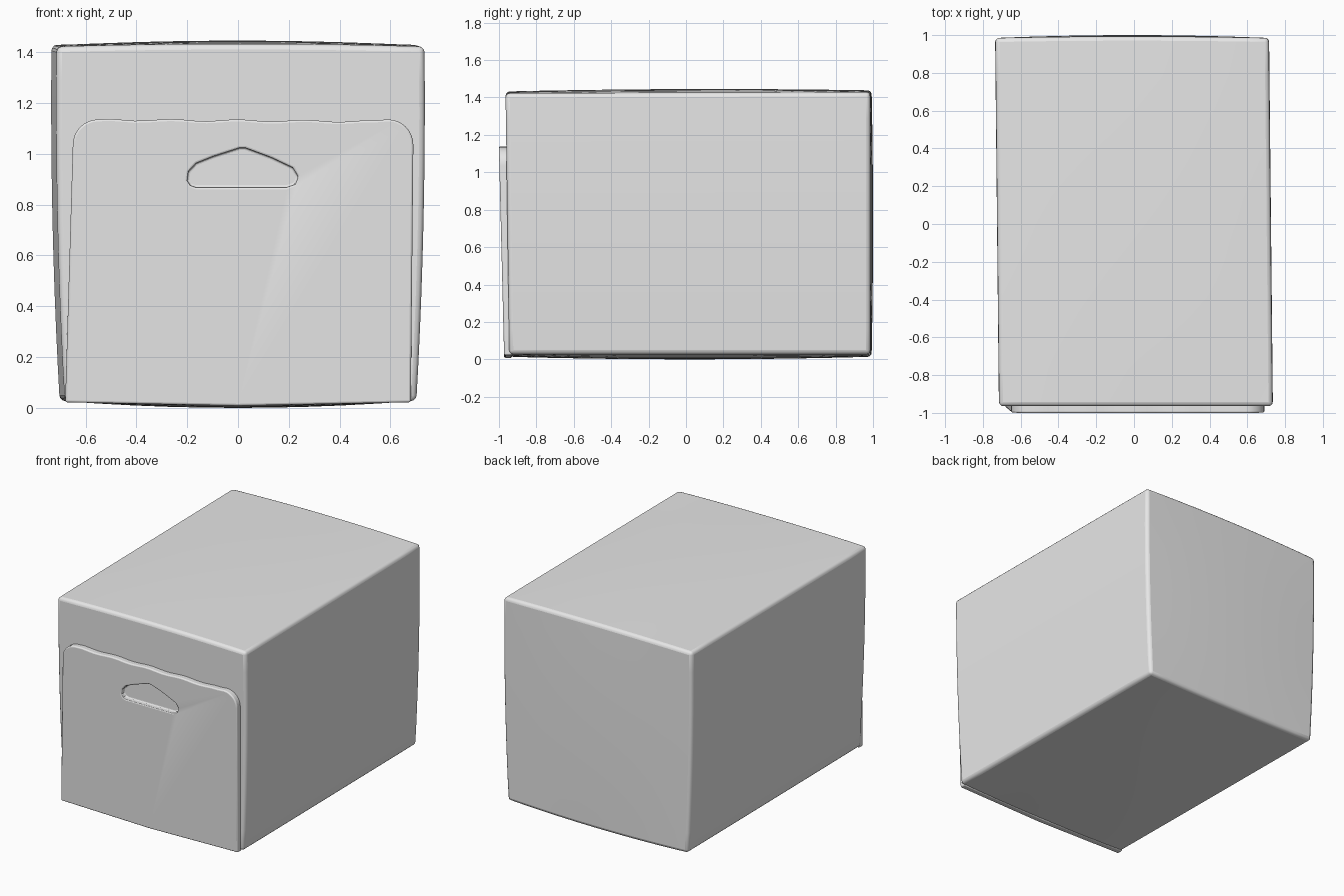
import bpy, bmesh, math
from mathutils import Vector

default = bpy.data.objects.get("Cube")
if default:
    bpy.data.objects.remove(default, do_unlink=True)

grey = bpy.data.materials.new("plain grey")
grey.use_nodes = True
grey.diffuse_color = (0.8, 0.8, 0.8, 1)
grey.node_tree.nodes["Principled BSDF"].inputs["Base Color"].default_value = (0.8, 0.8, 0.8, 1)


def make_object(name, bm):
    bmesh.ops.recalc_face_normals(bm, faces=bm.faces)
    mesh = bpy.data.meshes.new(name)
    bm.to_mesh(mesh)
    bm.free()
    mesh.materials.append(grey)
    obj = bpy.data.objects.new(name, mesh)
    bpy.context.collection.objects.link(obj)
    return obj


def bevel(obj, width, segments):
    mod = obj.modifiers.new("soft edges", 'BEVEL')
    mod.width, mod.segments = width, segments
    mod.limit_method, mod.angle_limit = 'ANGLE', math.radians(50)


def smooth(obj):
    bpy.ops.object.select_all(action='DESELECT')
    obj.select_set(True)
    bpy.context.view_layer.objects.active = obj
    bpy.ops.object.shade_smooth_by_angle(angle=math.radians(40))


def prism(name, outline, y_front, y_back):
    """Extrude an x-z outline; y_front gives the depth at a height."""
    bm = bmesh.new()
    front = [bm.verts.new((x, y_front(z), z)) for x, z in outline]
    back = [bm.verts.new((x, y_back, z)) for x, z in outline]
    bm.faces.new(front)
    bm.faces.new(back[::-1])
    n = len(outline)
    for i in range(n):
        j = (i + 1) % n
        bm.faces.new((front[i], back[i], back[j], front[j]))
    return make_object(name, bm)


# Box body: slightly tapered and skewed, with bulging faces
bm = bmesh.new()
bmesh.ops.create_cube(bm, size=2)
bmesh.ops.subdivide_edges(bm, edges=bm.edges[:], cuts=9, use_grid_fill=True)
for v in bm.verts:
    u, w, h = v.co
    arch = (1 - u * u) * (0.5 + 0.5 * (1 - w * w))
    low = 0.027 * (1 - arch)
    high = 1.422 + 0.006 * (w + 1) / 2 + 0.02 * arch
    side = 0.72 + 0.016 * h - 0.012 * h * h
    skew = -0.010 * w
    v.co.x = u * side + skew
    v.co.y = 0.985 + 0.015 * (1 - u * u) * (1 - h * h / 2) if w > 0.99 else -0.955 - 0.01 * h + (w + 1) * (0.97 + 0.005 * h)
    v.co.z = low + (high - low) * (h + 1) / 2
body = make_object("box_body", bm)
bevel(body, 0.022, 3)
smooth(body)

# Front panel: rounded upper corners and a faintly rippled top edge
left, right, top, radius = -0.65, 0.69, 1.135, 0.10


def corner(cx, start):
    return [(cx + radius * math.cos(a), top - radius + radius * math.sin(a))
            for a in (start + math.pi / 2 * i / 8 for i in range(9))]


outline = [(left - 0.03, 0.022), (0, 0.008), (right - 0.01, 0.022)]
outline += corner(right - radius, 0)
for i in range(1, 24):
    x = right - radius + (left - right + 2 * radius) * i / 24
    outline.append((x, top - 0.004 + 0.004 * math.cos(x * 24) - 0.006 * x))
outline += corner(left + radius, math.pi / 2)
panel = prism("front_panel", outline, lambda z: -0.972 - 0.025 * z, -0.93)

# Hand grip recess with a peaked top
grip = [(-0.165, 0.868), (0.19, 0.868), (0.225, 0.88), (0.237, 0.91), (0.215, 0.945),
        (0.13, 0.985), (0.03, 1.022), (0.005, 1.022), (-0.10, 0.988), (-0.165, 0.962),
        (-0.195, 0.93), (-0.20, 0.895), (-0.188, 0.876)]
cutter = prism("grip_cutter", grip, lambda z: -1.1, -0.962)
cutter.hide_render = True
cutter.hide_set(True)
cut = panel.modifiers.new("grip recess", 'BOOLEAN')
cut.operation, cut.object, cut.solver = 'DIFFERENCE', cutter, 'EXACT'
bevel(panel, 0.008, 3)
smooth(panel)
